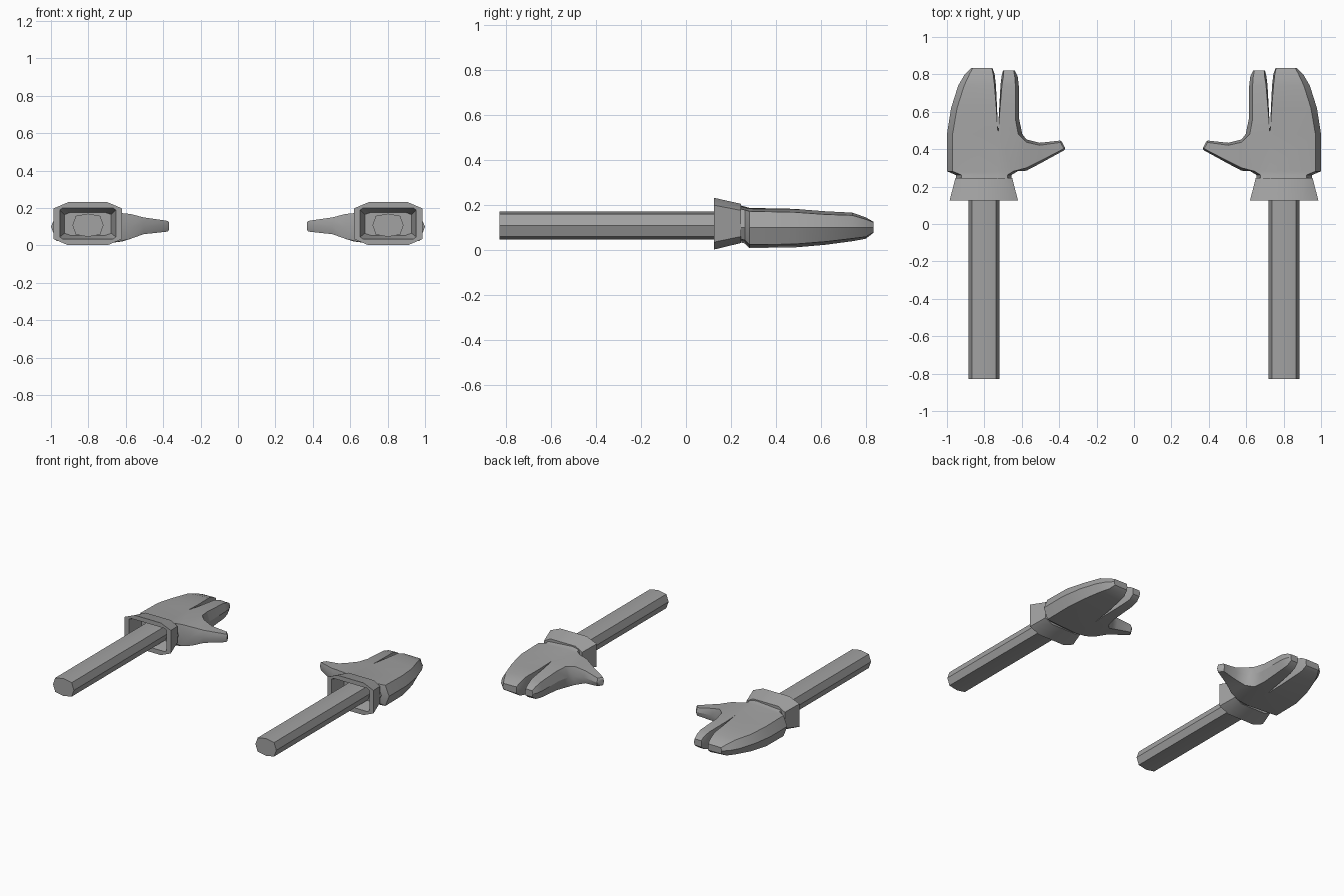
import bpy, bmesh, math

if "Cube" in bpy.data.objects:
    bpy.data.objects.remove(bpy.data.objects["Cube"])

grey = bpy.data.materials.new("plain grey")
grey.diffuse_color = (0.36, 0.36, 0.36, 1)
grey.use_nodes = True
grey.node_tree.nodes["Principled BSDF"].inputs["Base Color"].default_value = grey.diffuse_color


def loft(bm, rings, skip=(), cap_start=False, cap_end=False):
    """Skin a list of rings; skip holds the edge indices left open."""
    vs = [[bm.verts.new(p) for p in r] for r in rings]
    n = len(rings[0])
    for a, b in zip(vs, vs[1:]):
        for i in range(n):
            if i not in skip:
                j = (i + 1) % n
                bm.faces.new((a[i], a[j], b[j], b[i]))
    if cap_start:
        bm.faces.new(vs[0])
    if cap_end:
        bm.faces.new(vs[-1])


def finish(bm, name, angle=32):
    """Weld, orient, shade and mirror a part to the other hand."""
    bmesh.ops.remove_doubles(bm, verts=bm.verts, dist=0.0005)
    bmesh.ops.recalc_face_normals(bm, faces=bm.faces)
    me = bpy.data.meshes.new(name)
    bm.to_mesh(me)
    bm.free()
    me.materials.append(grey)
    ob = bpy.data.objects.new(name, me)
    bpy.context.collection.objects.link(ob)
    bpy.ops.object.select_all(action='DESELECT')
    ob.select_set(True)
    bpy.context.view_layer.objects.active = ob
    bpy.ops.object.shade_smooth_by_angle(angle=math.radians(angle))
    mod = ob.modifiers.new("mirror", 'MIRROR')
    mod.use_mirror_merge = False


def octagon(y, cx, cz, hw, hh, fw, fh):
    """Chamfered box section: half sizes hw, hh and half flats fw, fh."""
    pts = [(hw, -fh), (hw, fh), (fw, hh), (-fw, hh),
           (-hw, fh), (-hw, -fh), (-fw, -hh), (fw, -hh)]
    return [(cx + x, y, cz + z) for x, z in pts]


def hexa(y, x0, x1, zt, zb, i0, i1):
    """Six-point section with its sides bulging at mid height."""
    zm = 0.1
    return [(x0, y, zm), (x0 + i0, y, zt - i0 / 2), (x1 - i1, y, zt - i1 / 2),
            (x1, y, zm), (x1 - i1, y, zb + i1 / 2), (x0 + i0, y, zb + i0 / 2)]


# Forearm rod
bm = bmesh.new()
section = [(0, .062), (.065, .05), (.083, 0), (.065, -.05),
           (0, -.062), (-.065, -.05), (-.083, 0), (-.065, .05)]
loft(bm, [[(.802 + x, y, .108 + z) for x, z in section] for y in (-.83, .232)],
     cap_start=True, cap_end=True)
finish(bm, "forearm")

# Flared hollow cuff
bm = bmesh.new()
loft(bm, [octagon(.245, .803, .117, .152, .087, .1, .058),
          octagon(.125, .803, .116, .183, .115, .105, .082),
          octagon(.125, .803, .117, .150, .083, .135, .072),
          octagon(.232, .803, .115, .125, .062, .09, .05)],
     cap_start=True, cap_end=True)
finish(bm, "cuff", 25)

# Glove: palm in two halves that share the line between the fingers
S = .727
palm = [(.238, .655, .953, .198, .034), (.262, .655, .953, .192, .028),
        (.282, .622, 1.0, .186, .008), (.48, .597, 1.0, .182, .01)]
outer = [hexa(y, S, b, t, u, 0, .03) for y, a, b, t, u in palm]
inner = [hexa(y, a, S, t, u, .022, 0) for y, a, b, t, u in palm]
bm = bmesh.new()
loft(bm, outer, skip=(0, 5), cap_start=True)
loft(bm, inner[:3], skip=(2, 3), cap_start=True)
loft(bm, inner[2:], skip=(0, 2, 3, 5))

# Broad outer fingers
loft(bm, [outer[-1],
          hexa(.62, .732, .978, .173, .02, .004, .032),
          hexa(.74, .738, .94, .169, .034, .008, .032),
          hexa(.80, .745, .905, .148, .045, .008, .025),
          hexa(.835, .757, .868, .125, .075, .003, .006)], cap_end=True)

# Index finger
loft(bm, [inner[-1],
          hexa(.56, .614, .724, .174, .018, .02, .003),
          hexa(.74, .616, .714, .163, .034, .018, .008),
          hexa(.79, .622, .708, .148, .045, .016, .01),
          hexa(.822, .638, .700, .125, .075, .006, .004)], cap_end=True)

# Thumb grown from the open side of the palm
a, b = inner[2], inner[3]


def thumb(xa, ya, xb, yb, zt, zb, e):
    zm = (zt + zb) / 2
    return [(xa, ya, zm), (xa, ya + e, zt), (xb, yb - e, zt),
            (xb, yb, zm), (xb, yb - e, zb), (xa, ya + e, zb)]


loft(bm, [[a[0], a[1], b[1], b[0], b[5], a[5]],
          thumb(.575, .285, .575, .452, .168, .035, .015),
          thumb(.505, .322, .505, .434, .15, .06, .013),
          thumb(.375, .393, .394, .446, .131, .074, .01),
          thumb(.369, .400, .386, .440, .122, .083, .008)], cap_end=True)
finish(bm, "glove")
